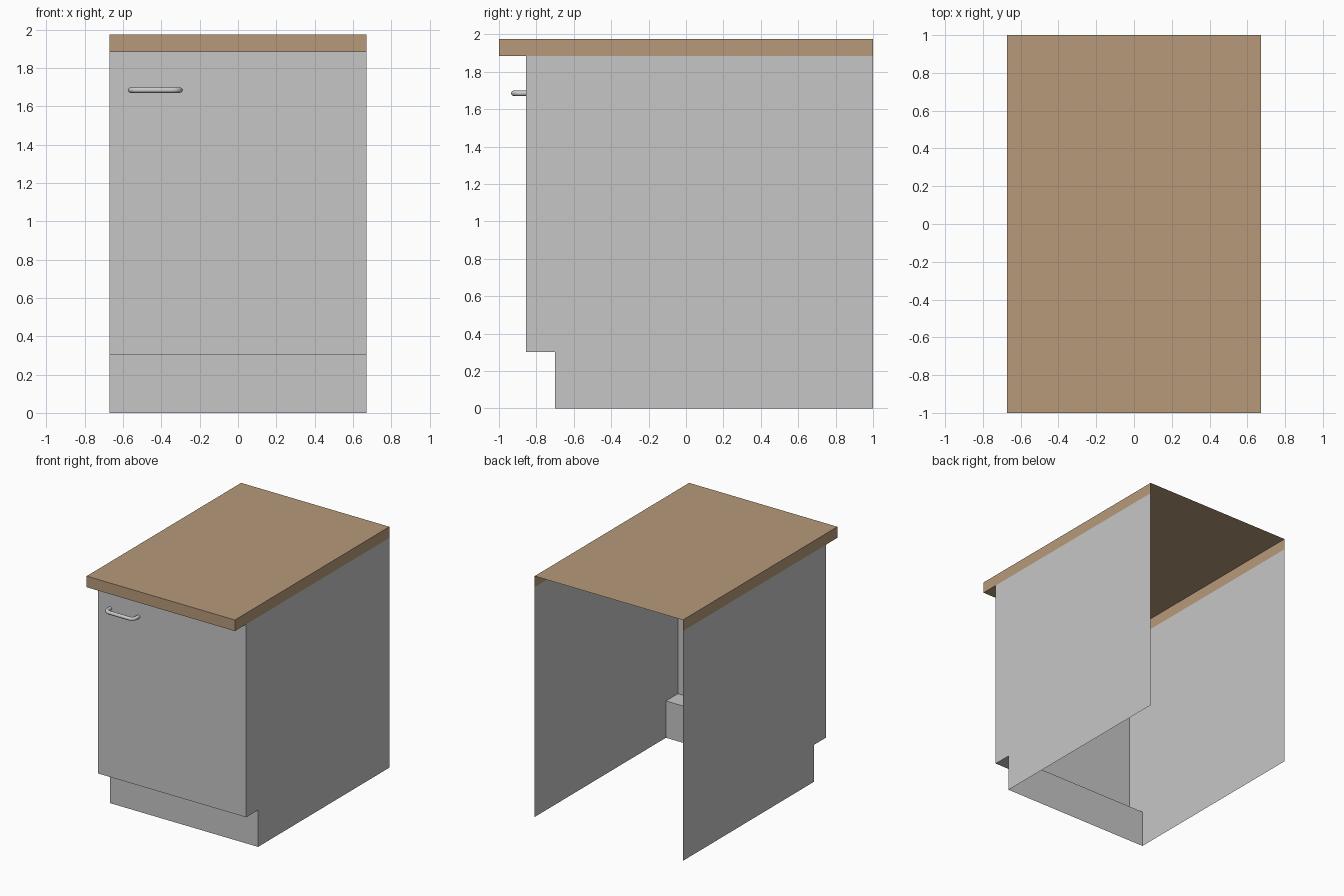
import bpy, bmesh, math

if "Cube" in bpy.data.objects:
    bpy.data.objects.remove(bpy.data.objects["Cube"])

W = 0.672                 # half width
TOP, UNDER = 1.974, 1.883  # worktop heights
FRONT, KICK_Y, KICK_Z = -0.855, -0.70, 0.302


def material(name, rgb):
    m = bpy.data.materials.new(name)
    m.diffuse_color = (*rgb, 1)
    m.use_nodes = True
    m.node_tree.nodes["Principled BSDF"].inputs["Base Color"].default_value = m.diffuse_color
    return m


grey = material("light grey panel", (0.565, 0.565, 0.565))
wood = material("wood brown", (0.468, 0.323, 0.195))
metal = material("handle metal", (0.60, 0.60, 0.60))


def shell(name, profile, skip, mat):
    """Sheet shell: two side panels from a (y, z) profile, joined by strips
    along every profile edge except those in skip (open sides)."""
    bm = bmesh.new()
    left = [bm.verts.new((-W, y, z)) for y, z in profile]
    right = [bm.verts.new((W, y, z)) for y, z in profile]
    n = len(profile)
    bm.faces.new(left)
    bm.faces.new(right[::-1])
    for i in range(n):
        if i not in skip:
            j = (i + 1) % n
            bm.faces.new((left[j], left[i], right[i], right[j]))
    bmesh.ops.recalc_face_normals(bm, faces=bm.faces)
    me = bpy.data.meshes.new(name)
    bm.to_mesh(me)
    bm.free()
    me.materials.append(mat)
    ob = bpy.data.objects.new(name, me)
    bpy.context.collection.objects.link(ob)
    return ob


# Cabinet body: door, ledge and toe kick; open at top, back and bottom
shell("cabinet_body",
      [(1, UNDER), (FRONT, UNDER), (FRONT, KICK_Z), (KICK_Y, KICK_Z), (KICK_Y, 0), (1, 0)],
      {0, 4, 5}, grey)

# Worktop: top, front edge and overhang underside; open at back and into the cabinet
shell("worktop",
      [(1, TOP), (-1, TOP), (-1, UNDER), (FRONT, UNDER), (1, UNDER)],
      {3, 4}, wood)

# Handle: round bar with bent ends
R, BEND = 0.0145, 0.04
X0, X1, YB = -0.56, -0.304, -0.921
path = [(X0, FRONT)]
for cx, start in ((X0 + BEND, 180), (X1 - BEND, 270)):
    for k in range(7):
        a = math.radians(start + 15 * k)
        path.append((cx + BEND * math.cos(a), YB + BEND + BEND * math.sin(a)))
path.append((X1, FRONT))

cu = bpy.data.curves.new("handle", 'CURVE')
cu.dimensions = '3D'
cu.bevel_depth = R
cu.bevel_resolution = 4
sp = cu.splines.new('POLY')
sp.points.add(len(path) - 1)
for p, (x, y) in zip(sp.points, path):
    p.co = (x, y, 1.685, 1)
cu.materials.append(metal)
handle = bpy.data.objects.new("handle", cu)
bpy.context.collection.objects.link(handle)
bpy.context.view_layer.objects.active = handle
handle.select_set(True)
bpy.ops.object.convert(target='MESH')
bpy.ops.object.shade_smooth_by_angle(angle=math.radians(40))
